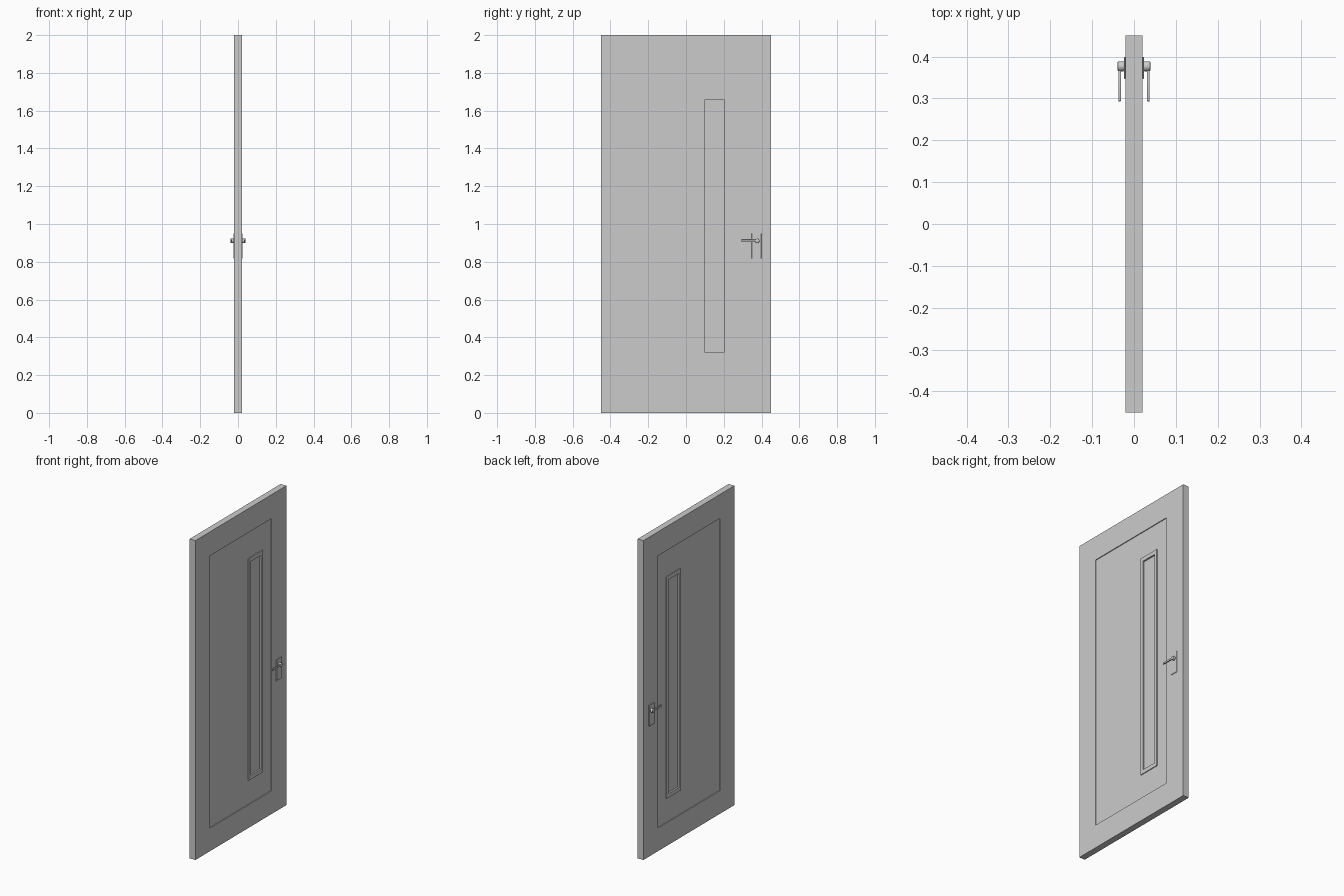
import bpy, bmesh, math
from mathutils import Matrix

if "Cube" in bpy.data.objects:
    bpy.data.objects.remove(bpy.data.objects["Cube"])


def add_object(name, bm):
    bmesh.ops.recalc_face_normals(bm, faces=bm.faces)
    mesh = bpy.data.meshes.new(name)
    bm.to_mesh(mesh)
    bm.free()
    ob = bpy.data.objects.new(name, mesh)
    bpy.context.collection.objects.link(ob)
    return ob


def rect_ring(name, section):
    """Bridge rectangular loops; section holds (rectangle, x) pairs."""
    bm = bmesh.new()
    rows = []
    for (y0, y1, z0, z1), x in section:
        rows.append([bm.verts.new((x, y, z)) for y, z in
                     ((y0, z0), (y1, z0), (y1, z1), (y0, z1))])
    for a, b in zip(rows, rows[1:]):
        for i in range(4):
            j = (i + 1) % 4
            bm.faces.new((a[i], a[j], b[j], b[i]))
    return add_object(name, bm)


def box(name, x0, x1, y0, y1, z0, z1, bevel=0.0, segments=1):
    bm = bmesh.new()
    bmesh.ops.create_cube(bm, size=1)
    for v in bm.verts:
        v.co = ((x0 + x1) / 2 + v.co.x * (x1 - x0),
                (y0 + y1) / 2 + v.co.y * (y1 - y0),
                (z0 + z1) / 2 + v.co.z * (z1 - z0))
    if bevel:
        bmesh.ops.bevel(bm, geom=bm.edges[:], offset=bevel,
                        segments=segments, profile=0.5, affect='EDGES')
    return add_object(name, bm)


def smooth(ob):
    bpy.ops.object.select_all(action='DESELECT')
    ob.select_set(True)
    bpy.context.view_layer.objects.active = ob
    bpy.ops.object.shade_smooth_by_angle(angle=math.radians(35))


# Rectangles as y0, y1, z0, z1
LEAF = (-0.45, 0.45, 0.0, 2.0)
PANEL = (-0.31, 0.305, 0.145, 1.85)
TRIM = (0.08, 0.22, 0.295, 1.685)
GLASS = (0.10, 0.20, 0.32, 1.66)
FACE, SUNK, PANE = 0.02, 0.015, 0.01

# Outer stiles and rails, wrapping around both faces
rect_ring("door_leaf", [(PANEL, -SUNK), (PANEL, -FACE), (LEAF, -FACE),
                        (LEAF, FACE), (PANEL, FACE), (PANEL, SUNK)])

for label, s in (("right", 1), ("left", -1)):
    # Sunken field and raised window trim
    rect_ring("sunken_panel_" + label, [(PANEL, s * SUNK), (TRIM, s * SUNK)])
    rect_ring("window_trim_" + label, [(TRIM, s * SUNK), (TRIM, s * FACE),
                                       (GLASS, s * FACE), (GLASS, s * PANE)])

    # Handle plate
    xs = sorted((s * FACE, s * 0.0245))
    box("handle_plate_" + label, *xs, 0.347, 0.399, 0.817, 0.95, 0.0015)

    # Round handle neck
    bm = bmesh.new()
    bmesh.ops.create_cone(bm, cap_ends=True, segments=24,
                          radius1=0.012, radius2=0.012, depth=0.016,
                          matrix=Matrix.Translation((s * 0.031, 0.377, 0.911))
                          @ Matrix.Rotation(math.pi / 2, 4, 'Y'))
    rims = [e for e in bm.edges if any(len(f.verts) > 4 for f in e.link_faces)]
    bmesh.ops.bevel(bm, geom=rims, offset=0.002, segments=2,
                    profile=0.5, affect='EDGES')
    smooth(add_object("handle_neck_" + label, bm))

    # Thin lever
    xs = sorted((s * 0.031, s * 0.0375))
    smooth(box("handle_lever_" + label, *xs, 0.293, 0.38, 0.905, 0.917, 0.002, 2))

# Window pane
box("window_pane", -PANE, PANE, *GLASS)
